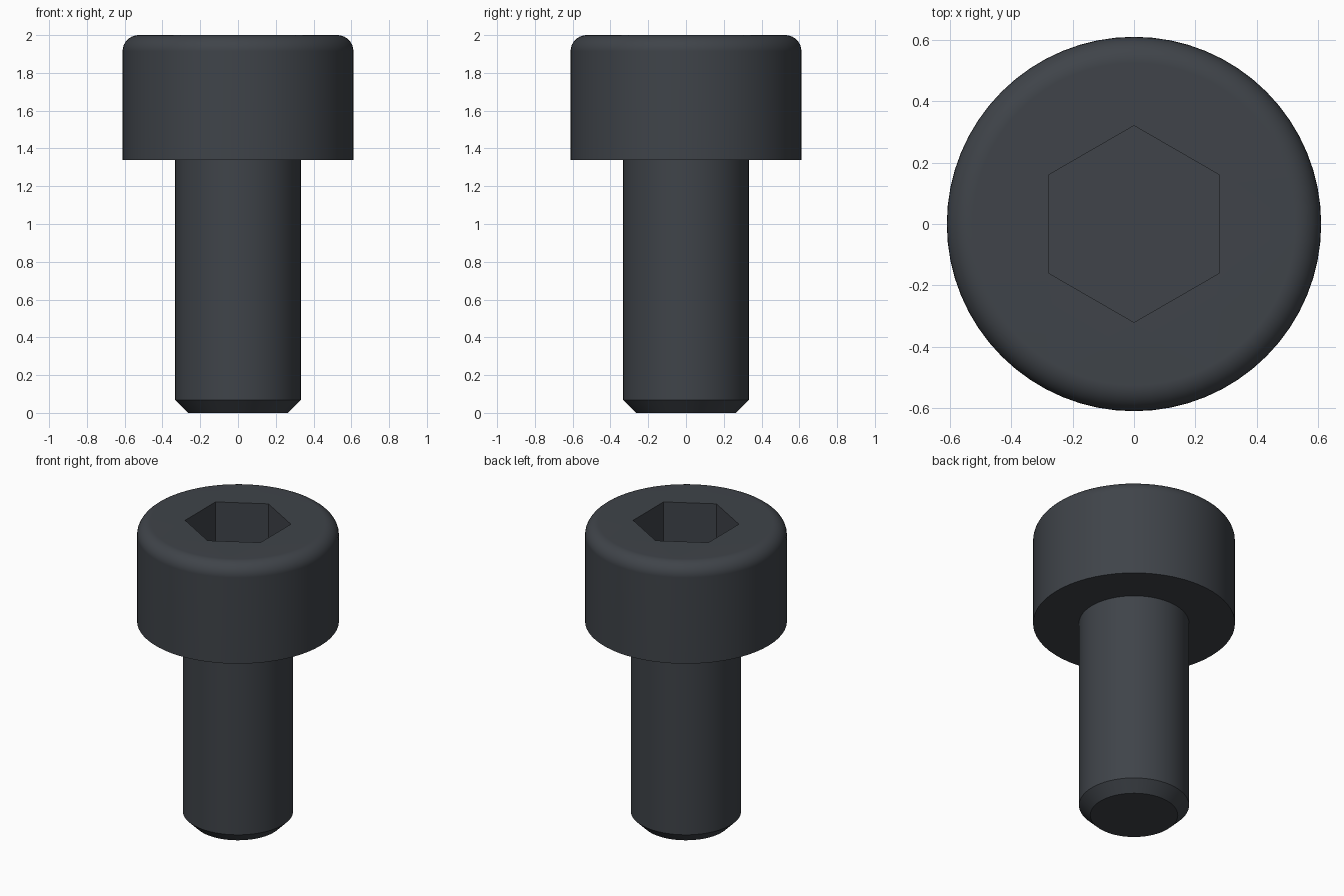
import bpy, bmesh, math

SIDES = 64
HEAD_R, SHANK_R, TIP_R = 0.611, 0.333, 0.265
TOP, HEAD_Z, CHAMFER_Z = 2.0, 1.34, 0.068
FILLET, SOCKET_R, SOCKET_DEPTH = 0.085, 0.321, 0.34

cube = bpy.data.objects.get("Cube")
if cube:
    bpy.data.objects.remove(cube, do_unlink=True)

# Dark blued steel
steel = bpy.data.materials.new("dark_steel")
steel.use_nodes = True
color = (0.05, 0.057, 0.067, 1.0)
steel.diffuse_color = color
steel.node_tree.nodes["Principled BSDF"].inputs["Base Color"].default_value = color


def ring(bm, radius, z, sides, turn=0.0):
    """Closed loop of edges around the z axis."""
    angles = [turn + math.tau * i / sides for i in range(sides)]
    verts = [bm.verts.new((radius * math.cos(a), radius * math.sin(a), z)) for a in angles]
    return verts, [bm.edges.new((verts[i - 1], verts[i])) for i in range(sides)]


bm = bmesh.new()

# Outer profile: tip, chamfer, shank, underside of head, rounded rim
profile = [(TIP_R, 0), (SHANK_R, CHAMFER_Z), (SHANK_R, HEAD_Z), (HEAD_R, HEAD_Z)]
for i in range(9):
    a = math.pi / 2 * i / 8
    profile.append((HEAD_R - FILLET * (1 - math.cos(a)), TOP - FILLET * (1 - math.sin(a))))
loops = [ring(bm, r, z, SIDES) for r, z in profile]
bm.faces.new(reversed(loops[0][0]))

# Hexagon socket with points along y
for z in (TOP, TOP - SOCKET_DEPTH):
    loops.append(ring(bm, SOCKET_R, z, 6, math.pi / 2))
bm.faces.new(loops[-1][0])

# Skin between neighbouring loops
rim, mouth = len(profile) - 1, len(profile)
for i in range(len(loops) - 1):
    edges = loops[i][1] + loops[i + 1][1]
    if i == rim:
        bmesh.ops.triangle_fill(bm, edges=edges, use_beauty=True, normal=(0, 0, 1))
    else:
        bmesh.ops.bridge_loops(bm, edges=edges)
bmesh.ops.recalc_face_normals(bm, faces=bm.faces)

mesh = bpy.data.meshes.new("socket_head_screw")
bm.to_mesh(mesh)
bm.free()
mesh.materials.append(steel)
screw = bpy.data.objects.new("socket_head_screw", mesh)
bpy.context.collection.objects.link(screw)

# Smooth sides with crisp corners and a flat top
bpy.ops.object.select_all(action="DESELECT")
screw.select_set(True)
bpy.context.view_layer.objects.active = screw
bpy.ops.object.shade_smooth_by_angle(angle=math.radians(30))
weighted = screw.modifiers.new("flat_top_shading", "WEIGHTED_NORMAL")
weighted.keep_sharp = True
